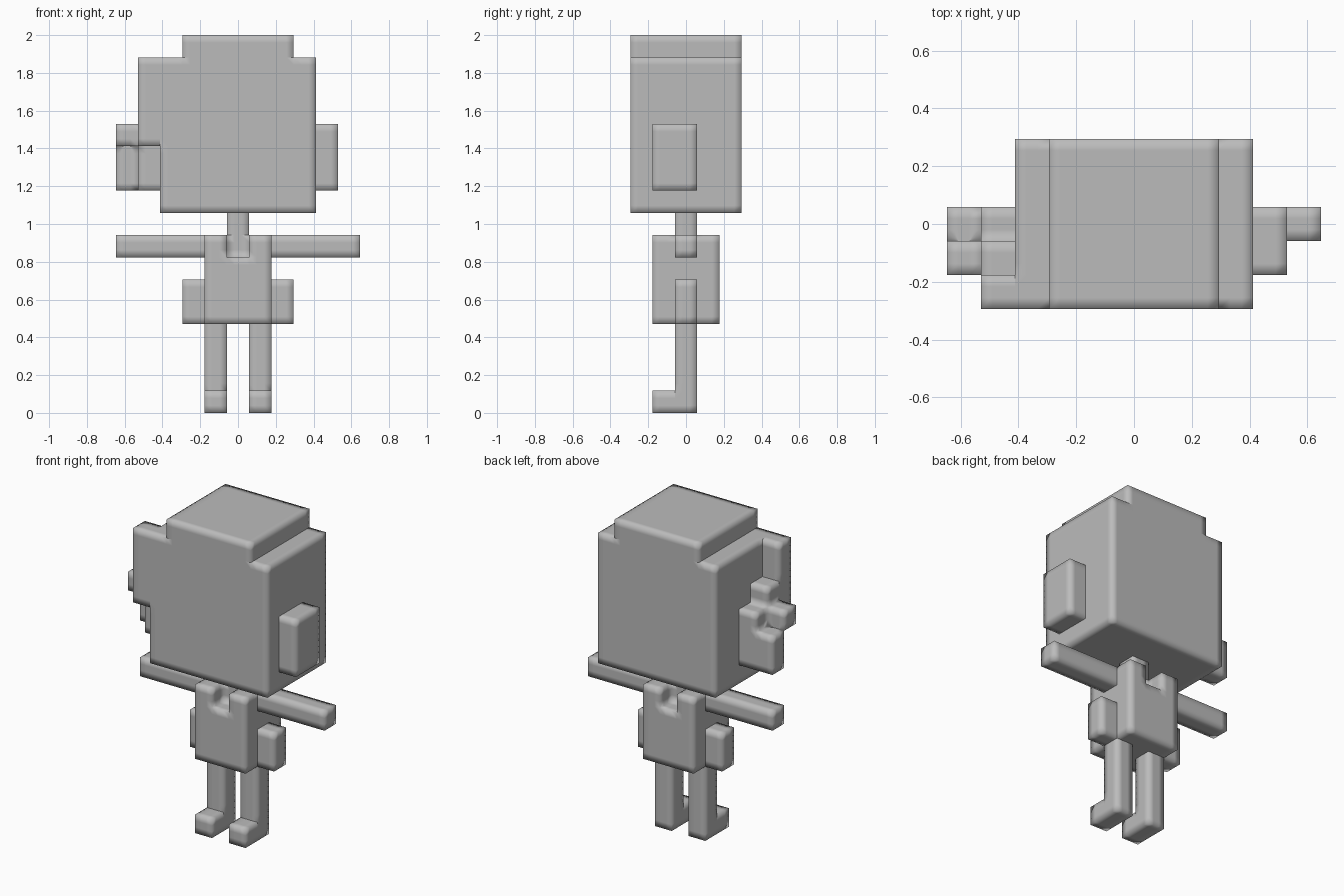
import bpy, bmesh
from itertools import product

if "Cube" in bpy.data.objects:
    bpy.data.objects.remove(bpy.data.objects["Cube"])

U = 2 / 17  # size of one cube

grey = bpy.data.materials.new("plain grey")
grey.diffuse_color = (0.5, 0.5, 0.5, 1)
grey.use_nodes = True
grey.node_tree.nodes["Principled BSDF"].inputs["Base Color"].default_value = grey.diffuse_color


def box(x, y, z):
    """Cells of a block, each range given as (first, last)."""
    return set(product(*(range(min(r), max(r) + 1) for r in (x, y, z))))


parts = {}

# Head with a narrower crown
parts["head"] = box((-3, 3), (-2, 2), (9, 15))
parts["crown"] = box((-2, 2), (-2, 2), (16, 16))

# Right ear, and the stepped ear and hair lock on the left
parts["right_ear"] = box((4, 4), (-1, 0), (10, 12))
parts["left_hair_lock"] = box((-4, -4), (-2, -2), (12, 15))
parts["left_ear"] = (box((-4, -4), (-1, -1), (10, 13))
                     | box((-4, -4), (0, 0), (10, 12))
                     | box((-5, -5), (-1, -1), (12, 12))
                     | box((-5, -5), (0, 0), (10, 11)))

# Neck, and torso with a collar notch front and back
parts["neck"] = box((0, 0), (0, 0), (8, 8))
parts["torso"] = box((-1, 1), (-1, 1), (4, 7)) - {(0, -1, 7), (0, 1, 7)}

# Paired limbs
for side, s in (("left", -1), ("right", 1)):
    parts[side + "_arm"] = box((2 * s, 5 * s), (0, 0), (7, 7))
    parts[side + "_hip"] = box((2 * s, 2 * s), (0, 0), (4, 5))
    parts[side + "_leg"] = box((s, s), (0, 0), (0, 3))
    parts[side + "_foot"] = box((s, s), (-1, -1), (0, 0))

filled = set().union(*parts.values())


def build(name, cells):
    """Outer skin of the cells, with support loops for softened edges."""
    bm = bmesh.new()
    verts = {}

    def vert(p):
        if p not in verts:
            verts[p] = bm.verts.new(((p[0] - 0.5) * U, (p[1] - 0.5) * U, p[2] * U))
        return verts[p]

    for c in sorted(cells):
        for axis, step in product(range(3), (0, 1)):
            n = list(c)
            n[axis] += 2 * step - 1
            if tuple(n) in filled:
                continue
            u, v = (axis + 1) % 3, (axis + 2) % 3
            ring = []
            for du, dv in ((0, 0), (1, 0), (1, 1), (0, 1)):
                p = list(c)
                p[axis] += step
                p[u] += du
                p[v] += dv
                ring.append(vert(tuple(p)))
            bm.faces.new(ring if step else ring[::-1])
    bmesh.ops.subdivide_edges(bm, edges=bm.edges[:], cuts=2, use_grid_fill=True)
    for f in bm.faces:
        f.smooth = True
    mesh = bpy.data.meshes.new(name)
    bm.to_mesh(mesh)
    bm.free()
    mesh.materials.append(grey)
    bpy.context.collection.objects.link(bpy.data.objects.new(name, mesh))


for name, cells in parts.items():
    build(name, cells)
